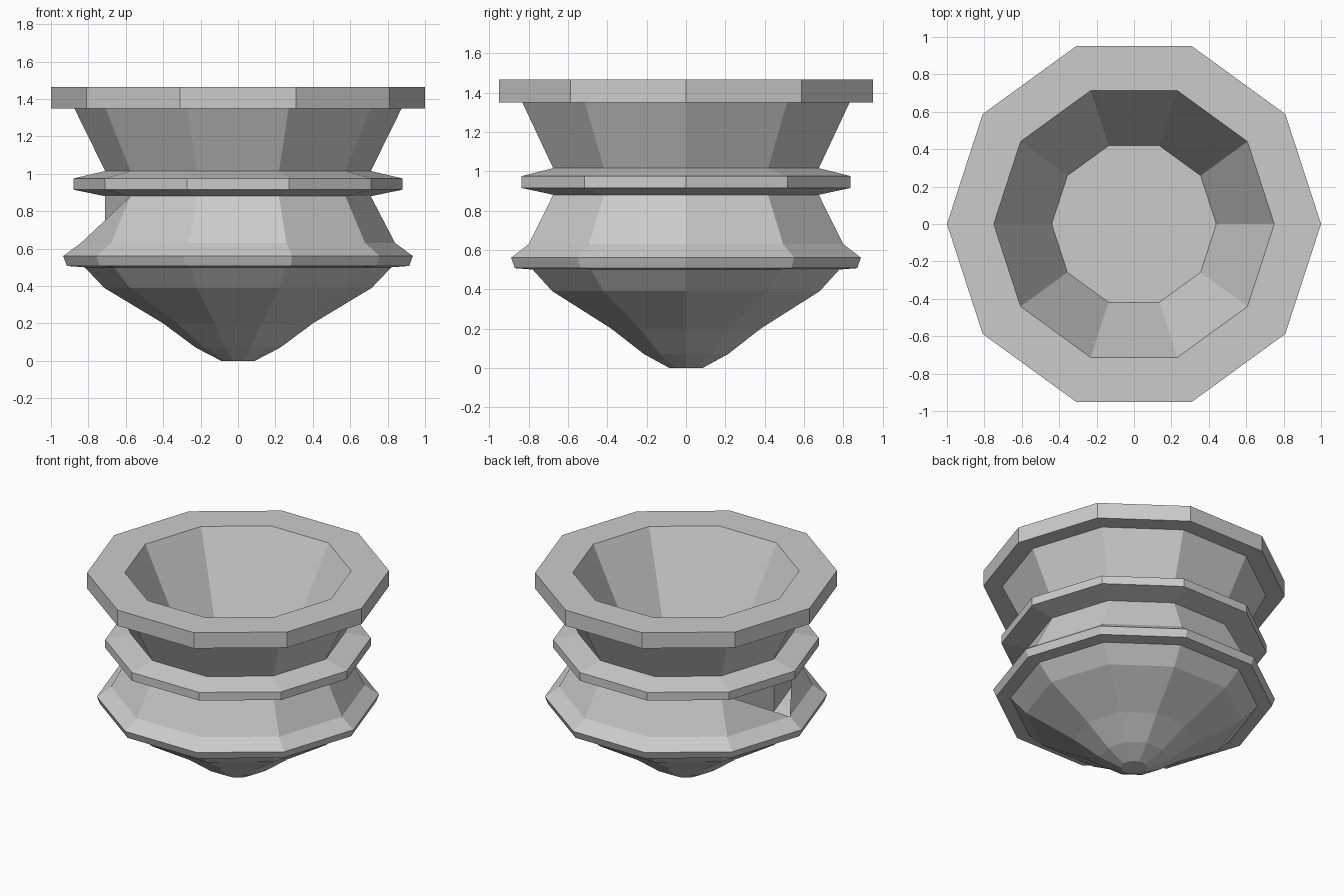
import bpy, bmesh, math

if "Cube" in bpy.data.objects:
    bpy.data.objects.remove(bpy.data.objects["Cube"])

SIDES = 10


def ring(bm, r, z):
    return [bm.verts.new((r * math.cos(math.tau * i / SIDES),
                          r * math.sin(math.tau * i / SIDES), z)) for i in range(SIDES)]


def lathe(name, profile, cap_start=True, cap_end=True, notch=None):
    """Ten-sided turned part; notch = index of the band with the chipped corner."""
    bm = bmesh.new()
    rings = [ring(bm, r, z) for r, z in profile]
    for k, (a, b) in enumerate(zip(rings, rings[1:])):
        for i in range(SIDES):
            j = (i + 1) % SIDES
            if k == notch and i == 4:
                bm.faces.new((a[i], a[j], b[i]))
            elif k == notch and i == 5:
                bm.faces.new((a[i], a[j], b[j]))
            else:
                bm.faces.new((a[i], a[j], b[j], b[i]))
    if cap_start:
        bm.faces.new(rings[0][::-1])
    if cap_end:
        bm.faces.new(rings[-1])
    mesh = bpy.data.meshes.new(name)
    bm.to_mesh(mesh)
    bm.free()
    obj = bpy.data.objects.new(name, mesh)
    bpy.context.collection.objects.link(obj)
    return obj


# Outer skin, rim and hollow bowl in one continuous profile
lathe("bowl_body", [
    (0.09, 0.0), (0.225, 0.07), (0.40, 0.20), (0.715, 0.39), (0.82, 0.50),
    (0.915, 0.507), (0.935, 0.56), (0.84, 0.63), (0.71, 0.88),
    (0.88, 0.915), (0.88, 0.975), (0.71, 1.015), (0.875, 1.35),
    (1.0, 1.35), (1.0, 1.465), (0.75, 1.465), (0.44, 0.83)], notch=7)

# Straight inner wall seen through the chipped corner
lathe("inner_wall", [(0.71, 0.63), (0.71, 0.88)], False, False)
